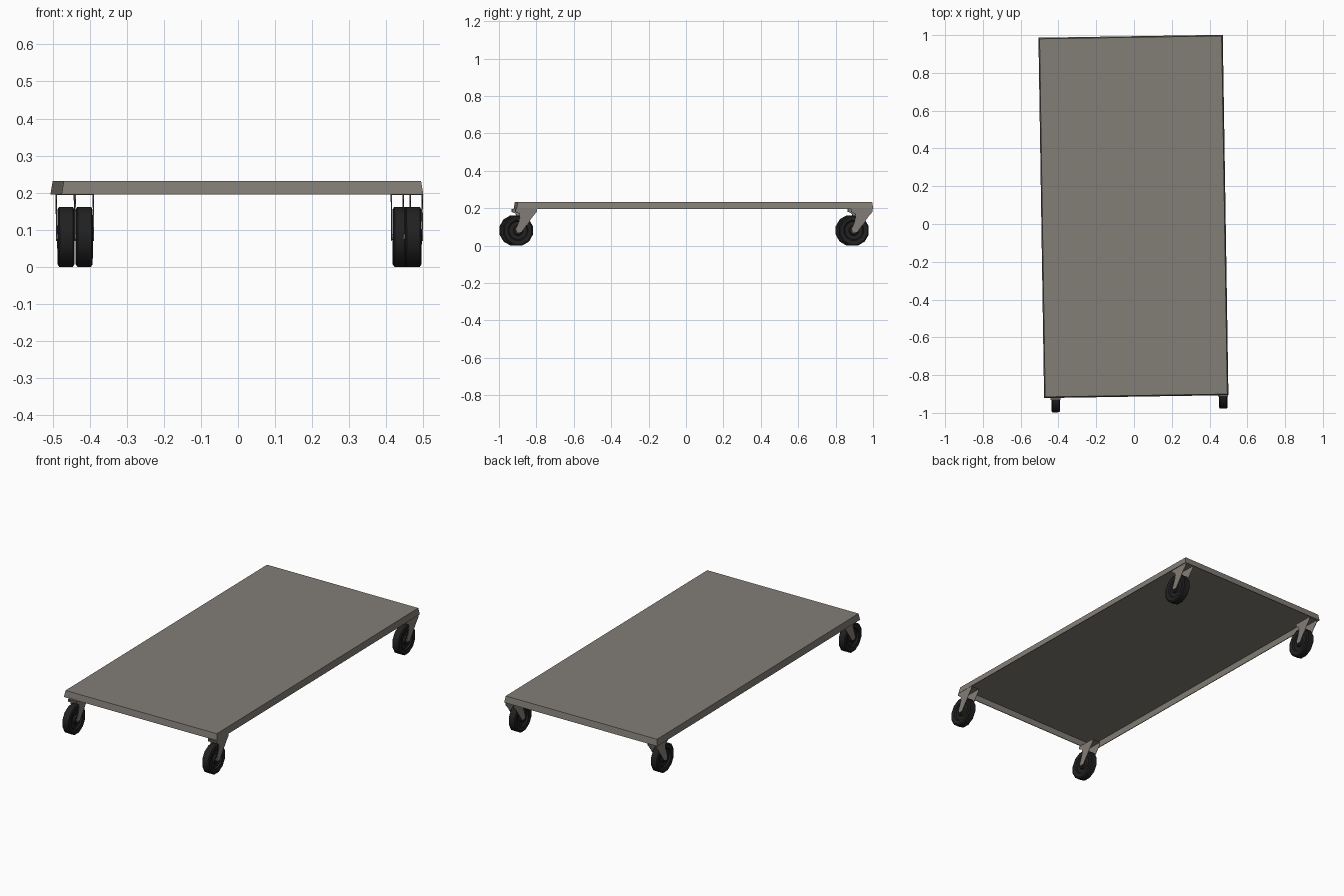
import bpy, bmesh, math
from mathutils import Matrix, Vector

if "Cube" in bpy.data.objects:
    bpy.data.objects.remove(bpy.data.objects["Cube"])

TURN = math.radians(0.9)
RADIUS = 0.081


def material(name, color):
    mat = bpy.data.materials.new(name)
    mat.use_nodes = True
    mat.diffuse_color = (*color, 1)
    mat.node_tree.nodes["Principled BSDF"].inputs["Base Color"].default_value = (*color, 1)
    return mat


STEEL = material("warm grey steel", (0.225, 0.205, 0.18))
RUBBER = material("black rubber", (0.015, 0.015, 0.015))


def add_object(name, bm, mat, location):
    bmesh.ops.recalc_face_normals(bm, faces=bm.faces)
    mesh = bpy.data.meshes.new(name)
    bm.to_mesh(mesh)
    bm.free()
    mesh.materials.append(mat)
    obj = bpy.data.objects.new(name, mesh)
    obj.location = location
    obj.rotation_euler.z = TURN
    bpy.context.collection.objects.link(obj)
    return obj


def add_box(bm, center, size):
    place = Matrix.Translation(center) @ Matrix.Diagonal((*size, 1))
    bmesh.ops.create_cube(bm, size=1, matrix=place)


# Deck: nested flared rings make a hollow tray, open underneath
def deck():
    bm = bmesh.new()
    wall = 0.004
    rings = []
    for z, half_x, half_y in (
        (0.232 - wall, 0.483 - wall, 0.949 - wall),
        (0.195, 0.488 - wall, 0.954 - wall),
        (0.195, 0.488, 0.954),
        (0.232, 0.482, 0.948),
    ):
        rings.append([bm.verts.new((sx * half_x, sy * half_y, z))
                      for sx, sy in ((-1, -1), (1, -1), (1, 1), (-1, 1))])
    for low, high in zip(rings, rings[1:]):
        for i in range(4):
            j = (i + 1) % 4
            bm.faces.new((low[i], low[j], high[j], high[i]))
    bm.faces.new(rings[0])
    bm.faces.new(rings[-1])
    add_object("deck", bm, STEEL, (-0.003, 0.04, 0))


# Wheel: a tyre section with a recessed web, spun round the axle
def wheel(name, location):
    bm = bmesh.new()
    half = [(0.012, 0.020), (0.022, 0.020), (0.026, 0.010), (0.048, 0.010),
            (0.053, 0.019), (0.074, 0.0225), (RADIUS, 0.018)]
    section = half + [(r, -x) for r, x in reversed(half)]
    verts = [bm.verts.new((x, 0, r)) for r, x in section]
    edges = [bm.edges.new((a, b)) for a, b in zip(verts, verts[1:] + verts[:1])]
    bmesh.ops.spin(bm, geom=verts + edges, cent=(0, 0, 0), axis=(1, 0, 0),
                   angle=math.tau, steps=12)
    bmesh.ops.remove_doubles(bm, verts=bm.verts, dist=0.0001)
    bmesh.ops.rotate(bm, verts=bm.verts, cent=(0, 0, 0),
                     matrix=Matrix.Rotation(math.radians(15), 3, "X"))
    # Stretch the flats so the tyre rests on the floor
    bmesh.ops.scale(bm, verts=bm.verts, vec=(1, 1.02, 1 / math.cos(math.radians(15))))
    obj = add_object(name, bm, RUBBER, location)
    bpy.ops.object.select_all(action="DESELECT")
    obj.select_set(True)
    bpy.context.view_layer.objects.active = obj
    bpy.ops.object.shade_smooth_by_angle(angle=math.radians(35))


# Fork: two raked cheeks under a mounting plate, with an axle pin
def fork(name, location):
    bm = bmesh.new()
    cheek = [(-0.015, 0.116), (0.1, 0.116), (0.1, 0.1), (0.078, 0.074),
             (0.02, -0.008), (-0.006, -0.012), (-0.012, 0.004),
             (0.012, 0.07), (0.006, 0.09), (-0.015, 0.1)]
    for x in (-0.0265, 0.0245):
        face = bm.faces.new([bm.verts.new((x, y, z)) for y, z in cheek])
        out = bmesh.ops.extrude_face_region(bm, geom=[face])["geom"]
        moved = [v for v in out if isinstance(v, bmesh.types.BMVert)]
        bmesh.ops.translate(bm, verts=moved, vec=Vector((0.002, 0, 0)))
    add_box(bm, (0, 0.0425, 0.1145), (0.053, 0.115, 0.003))
    spin = Matrix.Rotation(math.pi / 2, 4, "Y")
    bmesh.ops.create_cone(bm, cap_ends=True, segments=8, radius1=0.008,
                          radius2=0.008, depth=0.051, matrix=spin)
    add_object(name, bm, STEEL, location)


deck()
for corner, x, y in (
    ("front_right", -0.415, -0.917),
    ("front_left", 0.472, -0.898),
    ("back_right", -0.464, 0.880),
    ("back_left", 0.440, 0.897),
):
    wheel(corner + "_wheel", (x, y, RADIUS))
    fork(corner + "_fork", (x, y, RADIUS))
